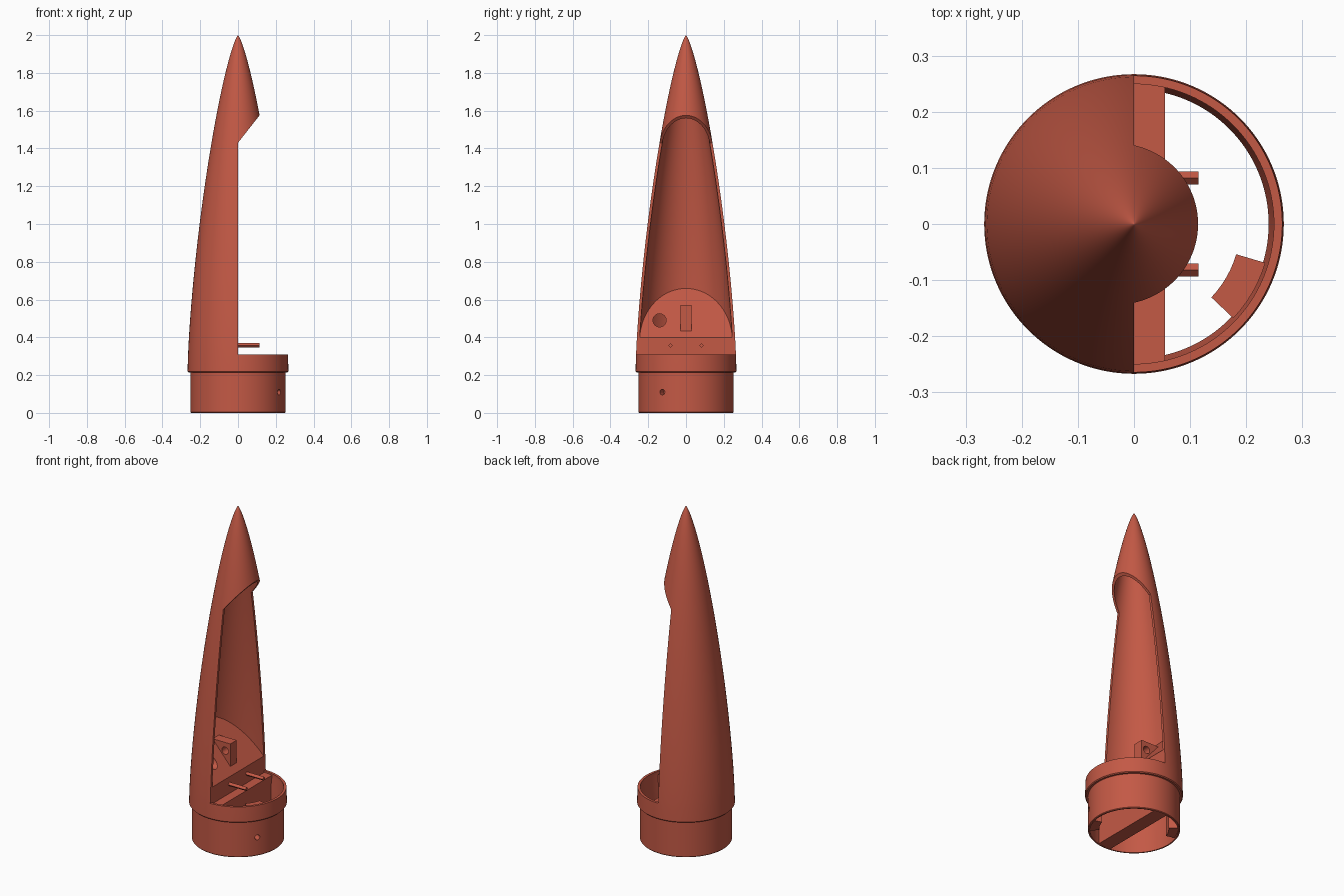
import bpy
import bmesh
import math
from mathutils import Matrix, Vector

if "Cube" in bpy.data.objects:
    bpy.data.objects.remove(bpy.data.objects["Cube"], do_unlink=True)

COLOUR = (0.55, 0.10, 0.06, 1)
red = bpy.data.materials.new("brick red")
red.use_nodes = True
red.diffuse_color = COLOUR
red.node_tree.nodes["Principled BSDF"].inputs["Base Color"].default_value = COLOUR

R, TIP, LENGTH = 0.267, 2.0, 1.78


def make(name, bm):
    bmesh.ops.recalc_face_normals(bm, faces=bm.faces)
    mesh = bpy.data.meshes.new(name)
    bm.to_mesh(mesh)
    bm.free()
    mesh.materials.append(red)
    ob = bpy.data.objects.new(name, mesh)
    bpy.context.collection.objects.link(ob)
    return ob


def lathe(name, profile, steps=128):
    """Spin an open (radius, height) profile that starts and ends on the axis, or a closed one."""
    bm = bmesh.new()
    verts = [bm.verts.new((r, 0, z)) for r, z in profile]
    edges = [bm.edges.new(p) for p in zip(verts, verts[1:])]
    if profile[0][0] > 0:
        edges.append(bm.edges.new((verts[-1], verts[0])))
    bmesh.ops.spin(bm, geom=verts + edges, axis=(0, 0, 1), cent=(0, 0, 0),
                   angle=math.tau, steps=steps, use_duplicate=False)
    bmesh.ops.remove_doubles(bm, verts=bm.verts, dist=0.0002)
    return make(name, bm)


def prism(name, outline, y0, y1):
    """Extrude an (x, z) outline along y."""
    bm = bmesh.new()
    face = bm.faces.new([bm.verts.new((x, y0, z)) for x, z in outline])
    out = bmesh.ops.extrude_face_region(bm, geom=[face])
    moved = [v for v in out["geom"] if isinstance(v, bmesh.types.BMVert)]
    bmesh.ops.translate(bm, verts=moved, vec=(0, y1 - y0, 0))
    return make(name, bm)


def rod(name, start, end, radius, sides=24):
    a, b = Vector(start), Vector(end)
    turn = (b - a).to_track_quat("Z", "Y").to_matrix().to_4x4()
    bm = bmesh.new()
    bmesh.ops.create_cone(bm, cap_ends=True, segments=sides, radius1=radius, radius2=radius,
                          depth=(b - a).length, matrix=Matrix.Translation((a + b) / 2) @ turn)
    return make(name, bm)


def boolean(ob, tool, operation="DIFFERENCE"):
    tool.hide_render = True
    mod = ob.modifiers.new("cut", "BOOLEAN")
    mod.operation, mod.object, mod.solver = operation, tool, "EXACT"
    bpy.context.view_layer.objects.active = ob
    bpy.ops.object.modifier_apply(modifier=mod.name)


def nose_radius(z):
    t = math.acos(max(-1, 1 - 2 * (TIP - z) / LENGTH))
    return R / math.sqrt(math.pi) * math.sqrt(max(0, t - math.sin(2 * t) / 2))


# Profile heights, packed closer near the tip
heights = [0.22 + LENGTH * math.sin(i / 40 * math.pi / 2) for i in range(41)]
outer = [(nose_radius(z), z) for z in heights]


def inside(wall):
    return [(r - wall, z) for r, z in outer if r > wall + 0.004]


# Hollow nose cone with its stepped coupler
inner = inside(0.015)
shell = lathe("nose_cone_shell",
              [(0, TIP)] + outer[-2::-1] + [(0.262, 0.215), (0.251, 0.215), (0.251, 0.004),
               (0.248, 0), (0.24, 0), (0.24, 0.225)] + inner[1:] + [(0, inner[-1][1] + 0.01)])

# Side opening with a sloped upper edge
opening = prism("opening_cutter", [(0, 0.31), (0.4, 0.31), (0.4, 1.939), (0, 1.43)], -0.4, 0.4)
boolean(shell, opening)

# Screw hole through the coupler
aim = Vector((math.cos(math.radians(-30)), math.sin(math.radians(-30)), 0))
lift = Vector((0, 0, 0.11))
screw = rod("screw_cutter", aim * 0.21 + lift, aim * 0.3 + lift, 0.015)
boolean(shell, screw)

# Cross wall and sloped bulkhead, trimmed to the inside of the shell
core_low = [(0, 0.001), (0.245, 0.001), (0.245, 0.225)]
core_top = inside(0.008)
core = lathe("core_cutter", core_low + core_top[1:] + [(0, core_top[-1][1] + 0.01)])
bulkhead = prism("bulkhead", [(-0.03, 0), (0.055, 0), (0.055, 0.3), (0, 0.3), (0, 0.4),
                              (-0.3, 0.745), (-0.3, 0.7), (-0.03, 0.37)], -0.3, 0.3)
boolean(bulkhead, core, "INTERSECT")
port = rod("port_cutter", (-0.3, -0.14, 0.49), (0.1, -0.14, 0.49), 0.035)
port.scale.x = 0.6
boolean(bulkhead, port)

# Eyelet block on the slope
block = prism("eyelet_block", [(-0.03, 0.43), (-0.03, 0.57), (-0.15, 0.57)], -0.03, 0.03)
eyelet = rod("eyelet_cutter", (-0.065, -0.1, 0.52), (-0.065, 0.1, 0.52), 0.022)
boolean(block, eyelet)

# Pair of guide pins
pins = [rod(side + "_guide_pin", (-0.01, y, 0.357), (0.115, y, 0.357), 0.012, 4)
        for side, y in (("front", -0.082), ("back", 0.082))]

# Screw bosses on the coupler wall
bosses = []
for name, angle in (("front_screw_boss", -30), ("back_screw_boss", 150)):
    bm = bmesh.new()
    spread = [math.radians(angle - 13.5 + 27 * i / 6) for i in range(7)]
    ring = [(0.19, a) for a in spread] + [(0.244, a) for a in reversed(spread)]
    base = bm.faces.new([bm.verts.new((r * math.cos(a), r * math.sin(a), 0.01)) for r, a in ring])
    out = bmesh.ops.extrude_face_region(bm, geom=[base])
    top = [v for v in out["geom"] if isinstance(v, bmesh.types.BMVert)]
    bmesh.ops.translate(bm, verts=top, vec=(0, 0, 0.285))
    bosses.append(make(name, bm))
boolean(bosses[0], screw)

for tool in (opening, screw, core, port, eyelet):
    bpy.data.objects.remove(tool, do_unlink=True)

# Smooth curved surfaces, keep edges crisp
bpy.ops.object.select_all(action="DESELECT")
for ob in [shell, bulkhead, block] + bosses:
    ob.select_set(True)
bpy.context.view_layer.objects.active = shell
bpy.ops.object.shade_smooth_by_angle(angle=math.radians(30))
